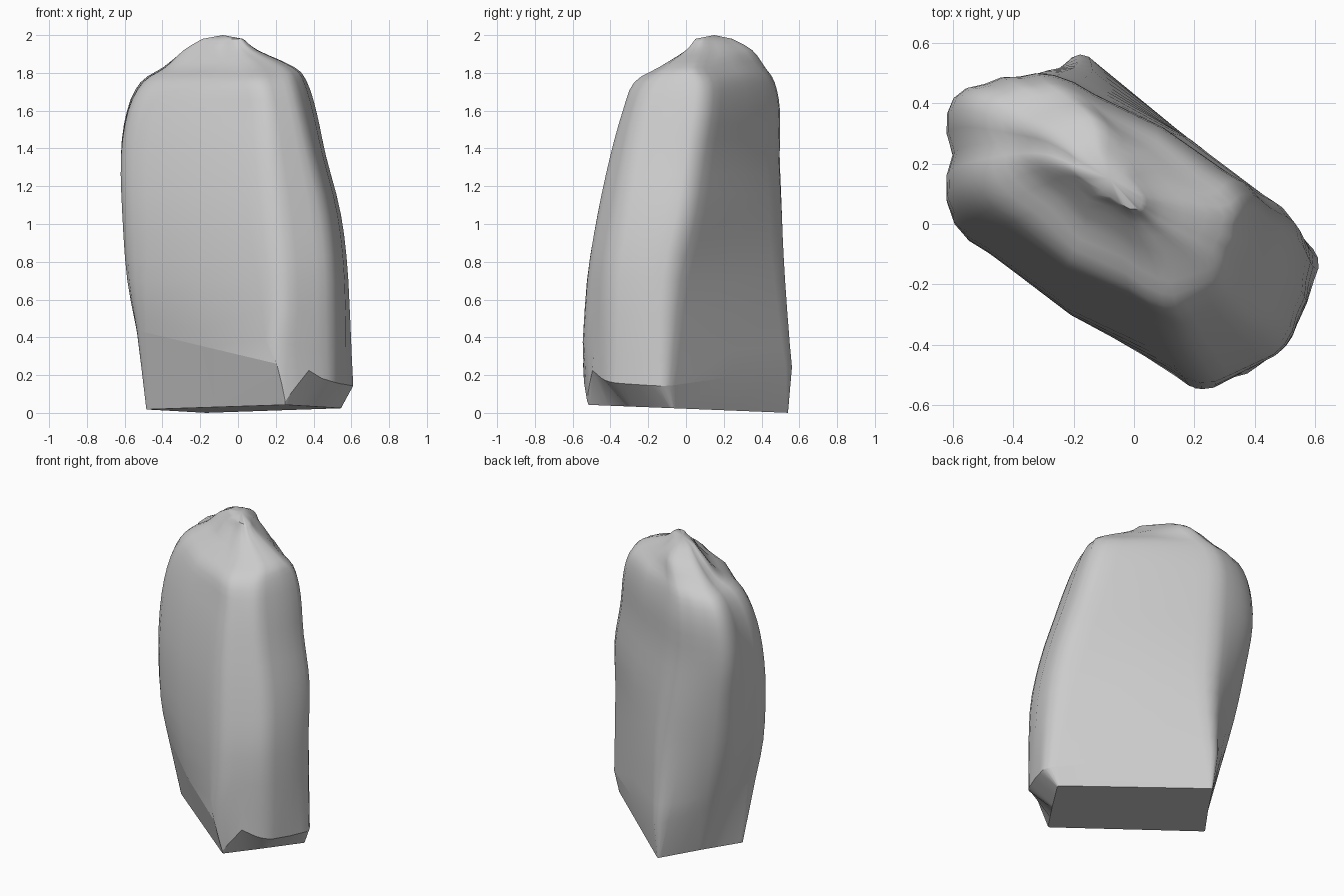
import bpy, bmesh
from mathutils import Vector

if "Cube" in bpy.data.objects:
    bpy.data.objects.remove(bpy.data.objects["Cube"])

# Six plan corners per level: left, front, front-right, right, back, back-left
LEVELS = {
    0.70: [-.60, -.01, .22, -.545, .51, -.41, .60, -.07, -.19, .55, -.52, .36],
    1.05: [-.62, -.01, .19, -.49, .475, -.36, .56, .01, -.23, .53, -.58, .40],
    1.36: [-.62, .03, .16, -.42, .40, -.31, .48, .06, -.26, .51, -.62, .43],
    1.60: [-.58, .07, .14, -.35, .34, -.26, .43, .10, -.27, .51, -.59, .44],
    1.75: [-.50, .11, .11, -.29, .30, -.20, .38, .10, -.25, .48, -.52, .42],
    1.83: [-.38, .17, .08, -.15, .25, -.11, .31, .05, -.19, .43, -.40, .36],
    1.92: [-.29, .19, .0, .0, .08, .00, .11, .08, -.12, .36, -.28, .31],
    1.98: [-.19, .17, -.02, .05, .02, .05, .03, .09, -.11, .25, -.18, .23],
}
FOOT = [-.49, .09, .25, -.52, .40, -.30, .55, -.07, -.17, .545, -.33, .31]
RIM = [-.55, .02, .22, -.57, .51, -.41, .625, -.11, -.18, .58, -.42, .32]
RIM_Z = [.44, .26, .16, .14, .24, .32]
BULGE = [.03, .0, .01, .02, .01, -.02]       # outward swell of each side


def corners(flat, zs):
    return [Vector((flat[2 * i], flat[2 * i + 1], zs[i])) for i in range(6)]


def spline(a, b, c, d, t):
    return 0.5 * (2 * b + (c - a) * t + (2 * a - 5 * b + 4 * c - d) * t * t
                  + (3 * b - a - 3 * c + d) * t ** 3)


def step(p, to, cut):
    gap = to - p
    return p + gap * min(.33, cut / max(gap.length, 1e-4))


def ring(pts, cut, swell):
    """Rounded outline: five points per corner and one mid point per side."""
    out = []
    for i, p in enumerate(pts):
        a, n = pts[i - 1], pts[(i + 1) % 6]
        push = (p - (step(p, a, cut) + step(p, n, cut)) / 2) * .3
        push.z = 0
        q, r, c = step(p, a, cut), step(p, n, cut), p + push
        out += [q * (1 - t) ** 2 + c * 2 * t * (1 - t) + r * t * t
                for t in (0, .25, .5, .75, 1)]
        side = n - p
        normal = Vector((side.y, -side.x, 0)).normalized()
        out.append((p + n) / 2 + normal * BULGE[i] * swell)
    return out


# Stack the levels and smooth between them
foot = corners(FOOT, [.022 - .04 * y for y in FOOT[1::2]])
keys = [corners(RIM, RIM_Z)] + [corners(f, [z] * 6) for z, f in LEVELS.items()]
rings = [ring(foot, .02, 0)]
for k in range(len(keys) - 1):
    nb = [keys[max(k - 1, 0)], keys[k], keys[k + 1], keys[min(k + 2, len(keys) - 1)]]
    for s in range(3):
        t = s / 3
        pts = [spline(*(level[i] for level in nb), t) for i in range(6)]
        rise = min(1, (k + t) / 1.5)
        rings.append(ring(pts, .08 + .08 * rise, min(1, .5 + rise, (len(keys) - k) / 4)))
rings.append(ring(keys[-1], .1, 0))
# The front ridge runs down to a point between the two chipped facets
for j, p in ((6, (.205, -.545, .26)), (7, (.23, -.54, .16)), (8, (.25, -.523, .06)),
             (9, (.285, -.518, .11)), (10, (.32, -.51, .155)), (11, (.375, -.495, .225))):
    rings[1][j] = Vector(p)

# Standing stone skin, flat underside and domed crown
bm = bmesh.new()
loops = [[bm.verts.new(p) for p in r] for r in rings]
for lo, hi in zip(loops, loops[1:]):
    for i in range(len(lo)):
        j = (i + 1) % len(lo)
        bm.faces.new((lo[i], lo[j], hi[j], hi[i]))
bm.faces.new(loops[0][::-1])
tip = bm.verts.new((-.08, .15, 2.0))
for i, v in enumerate(loops[-1]):
    bm.faces.new((v, loops[-1][(i + 1) % len(loops[-1])], tip))
bmesh.ops.recalc_face_normals(bm, faces=bm.faces)
# Crisp borders around the front and right chips
for lp, count in ((loops[0], 36), (loops[1], 23)):
    for i in range(count):
        bm.edges.get((lp[i], lp[(i + 1) % 36])).smooth = False

mesh = bpy.data.meshes.new("standing_stone")
bm.to_mesh(mesh)
bm.free()
stone = bpy.data.objects.new("standing_stone", mesh)
bpy.context.collection.objects.link(stone)
bpy.context.view_layer.objects.active = stone
stone.select_set(True)
bpy.ops.object.shade_smooth_by_angle(angle=0.75, keep_sharp_edges=True)
